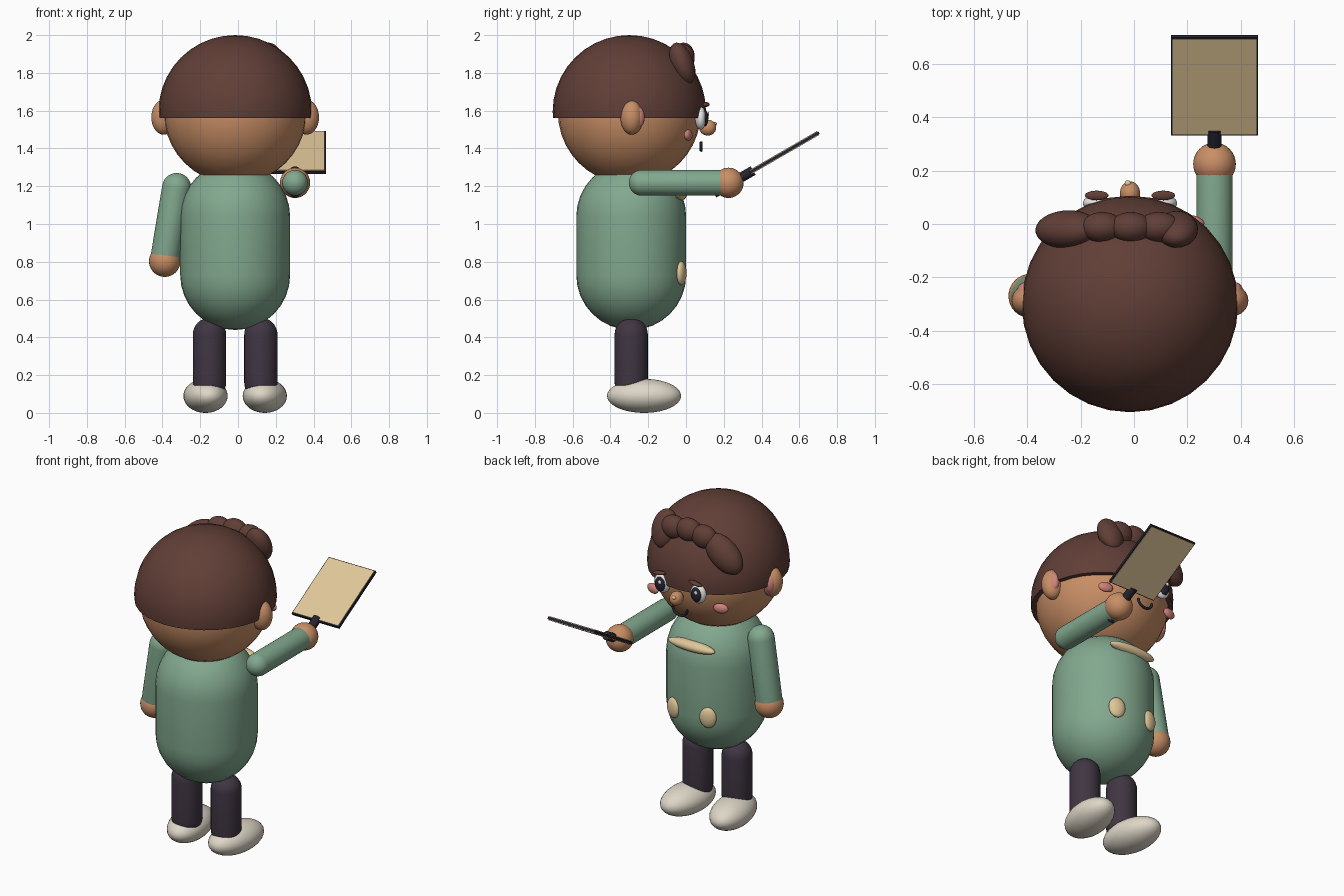
import bpy, bmesh, math
from mathutils import Vector, Matrix, Euler

cube = bpy.data.objects.get("Cube")
if cube:
    bpy.data.objects.remove(cube, do_unlink=True)


def material(name, srgb):
    m = bpy.data.materials.new(name)
    col = [((c + 0.055) / 1.055) ** 2.4 for c in srgb] + [1.0]
    m.use_nodes = True
    m.diffuse_color = col
    m.node_tree.nodes["Principled BSDF"].inputs["Base Color"].default_value = col
    return m


HAIR = material("brown hair", (0.38, 0.245, 0.215))
SKIN = material("warm skin", (0.79, 0.56, 0.40))
GREEN = material("sage green", (0.51, 0.66, 0.56))
PANTS = material("dark purple", (0.25, 0.21, 0.26))
SHOE = material("off white", (0.87, 0.84, 0.78))
TAN = material("tan", (0.88, 0.78, 0.60))
PINK = material("pink", (0.82, 0.52, 0.48))
DARK = material("near black", (0.15, 0.14, 0.19))
WHITE = material("white", (0.95, 0.95, 0.95))

CX = -0.015   # midline of head and body


def finish(bm, name, mat, smooth=True):
    bmesh.ops.recalc_face_normals(bm, faces=bm.faces)
    me = bpy.data.meshes.new(name)
    bm.to_mesh(me)
    bm.free()
    me.materials.append(mat)
    ob = bpy.data.objects.new(name, me)
    bpy.context.collection.objects.link(ob)
    if smooth:
        bpy.ops.object.select_all(action='DESELECT')
        ob.select_set(True)
        bpy.context.view_layer.objects.active = ob
        bpy.ops.object.shade_smooth_by_angle(angle=math.radians(40))
    return ob


def ball(name, loc, radii, mat, rot=(0, 0, 0), cut=None):
    bm = bmesh.new()
    bmesh.ops.create_uvsphere(bm, u_segments=32, v_segments=20, radius=1)
    bm.transform(Matrix.LocRotScale(Vector(loc), Euler(rot), Vector(radii)))
    if cut is not None:   # keep only what lies above the cut height
        geom = bm.verts[:] + bm.edges[:] + bm.faces[:]
        res = bmesh.ops.bisect_plane(bm, geom=geom, plane_co=(0, 0, cut),
                                     plane_no=(0, 0, 1), clear_inner=True)
        rim = [e for e in res["geom_cut"] if isinstance(e, bmesh.types.BMEdge)]
        bmesh.ops.contextual_create(bm, geom=rim)
    return finish(bm, name, mat)


def capsule(name, a, b, r, mat):
    # a and b are the centres of the round ends
    a, b = Vector(a), Vector(b)
    length = (b - a).length
    n = 8
    angles = [math.pi / 2 * i / n for i in range(n + 1)]
    pts = [(r * math.sin(t), -r * math.cos(t)) for t in angles]
    pts += [(r * math.cos(t), length + r * math.sin(t)) for t in angles]
    bm = bmesh.new()
    vs = [bm.verts.new((x, 0, z)) for x, z in pts]
    es = [bm.edges.new(pair) for pair in zip(vs, vs[1:])]
    bmesh.ops.spin(bm, geom=vs + es, axis=(0, 0, 1), cent=(0, 0, 0),
                   angle=math.tau, steps=32)
    bmesh.ops.remove_doubles(bm, verts=bm.verts, dist=0.0005)
    turn = (b - a).to_track_quat('Z', 'Y')
    bm.transform(Matrix.LocRotScale(a, turn, None))
    return finish(bm, name, mat)


def box(name, loc, size, mat, rot):
    bm = bmesh.new()
    bmesh.ops.create_cube(bm, size=1)
    bm.transform(Matrix.LocRotScale(Vector(loc), Euler(rot), Vector(size)))
    return finish(bm, name, mat, smooth=False)


# Head, hair and torso
ball("head", (CX, -0.3, 1.59), (0.378, 0.378, 0.378), SKIN)
ball("hair_cap", (CX, -0.3, 1.595), (0.406, 0.406, 0.405), HAIR, cut=1.56)
capsule("torso", (CX, -0.29, 0.73), (CX, -0.29, 1.04), 0.291, GREEN)

# Rolled fringe
ball("fringe_right", (-0.25, -0.02, 1.80), (0.14, 0.07, 0.085), HAIR, (0.3, -0.7, 0))
for i, (x, z) in enumerate([(-0.118, 1.875), (-0.012, 1.89), (0.093, 1.88)]):
    ball(f"fringe_lock_{i}", (x, -0.013, z), (0.08, 0.058, 0.07), HAIR)
ball("fringe_left", (0.16, -0.02, 1.85), (0.08, 0.06, 0.115), HAIR, (0.35, 0, 0))

# Nose
ball("nose", (CX, 0.115, 1.51), (0.038, 0.045, 0.042), SKIN)
ball("nose_shine", (CX - 0.008, 0.152, 1.53), (0.012, 0.012, 0.01), TAN)

# Paired parts
for side, s in (("left", 1), ("right", -1)):
    ball(f"ear_{side}", (CX + s * 0.378, -0.287, 1.565), (0.066, 0.06, 0.092), SKIN)
    ball(f"inner_ear_{side}", (CX + s * 0.395, -0.255, 1.565), (0.03, 0.036, 0.058), PINK)
    ex = CX + s * 0.125
    ball(f"eye_{side}", (ex, 0.078, 1.56), (0.052, 0.03, 0.06), WHITE)
    ball(f"pupil_{side}", (ex, 0.1, 1.56), (0.034, 0.018, 0.044), DARK)
    ball(f"eye_shine_{side}", (ex - 0.01, 0.117, 1.58), (0.011, 0.006, 0.012), WHITE)
    ball(f"brow_{side}", (ex, 0.107, 1.633), (0.045, 0.018, 0.011), HAIR, (0, s * 0.15, 0))
    ball(f"cheek_{side}", (CX + s * 0.235, 0.012, 1.47), (0.045, 0.02, 0.03), PINK,
         (0, 0, -s * 0.25))
    ball(f"pocket_{side}", (CX + s * 0.12, -0.025, 0.74), (0.05, 0.025, 0.063), TAN,
         (0, 0, -s * 0.3))
    lx = CX + s * 0.136
    capsule(f"leg_{side}", (lx, -0.29, 0.16), (lx, -0.29, 0.415), 0.088, PANTS)
    ball(f"shoe_{side}", (lx + s * 0.021, -0.222, 0.09), (0.115, 0.198, 0.09), SHOE,
         (0, 0, -s * 0.14))

# Collar patch
ball("collar", (CX, -0.035, 1.155), (0.16, 0.04, 0.032), TAN)

# Smile
curve = bpy.data.curves.new("smile", 'CURVE')
curve.dimensions = '3D'
curve.bevel_depth = 0.008
curve.use_fill_caps = True
spline = curve.splines.new('POLY')
steps = 12
spline.points.add(steps)
for i, p in enumerate(spline.points):
    t = math.pi * (1 + i / steps)
    p.co = (CX + 0.05 * math.cos(t), 0.08, 1.435 + 0.045 * math.sin(t), 1)
curve.materials.append(DARK)
bpy.context.collection.objects.link(bpy.data.objects.new("smile", curve))

# Hanging arm and raised arm
capsule("arm_right", (-0.325, -0.28, 1.193), (-0.385, -0.27, 0.83), 0.077, GREEN)
ball("hand_right", (-0.388, -0.27, 0.803), (0.083, 0.083, 0.083), SKIN)
capsule("arm_left", (0.302, -0.235, 1.218), (0.302, 0.19, 1.218), 0.068, GREEN)
ball("hand_left", (0.302, 0.225, 1.218), (0.08, 0.08, 0.08), SKIN)

# Tilted board with a handle
tilt = math.radians(30)
along = Vector((0, math.cos(tilt), math.sin(tilt)))
normal = Vector((0, -math.sin(tilt), math.cos(tilt)))
mid = Vector((0.302, 0.52, 1.378))
box("board", mid, (0.326, 0.425, 0.016), DARK, (tilt, 0, 0))
for label, s in (("top", 1), ("under", -1)):
    box(f"board_{label}_sheet", mid + normal * s * 0.009, (0.314, 0.413, 0.006),
        TAN, (tilt, 0, 0))
bm = bmesh.new()
bmesh.ops.create_cone(bm, cap_ends=True, segments=20, radius1=0.026, radius2=0.026, depth=0.24)
bm.transform(Matrix.LocRotScale(mid - along * 0.31, along.to_track_quat('Z', 'Y'), None))
finish(bm, "board_handle", DARK)
